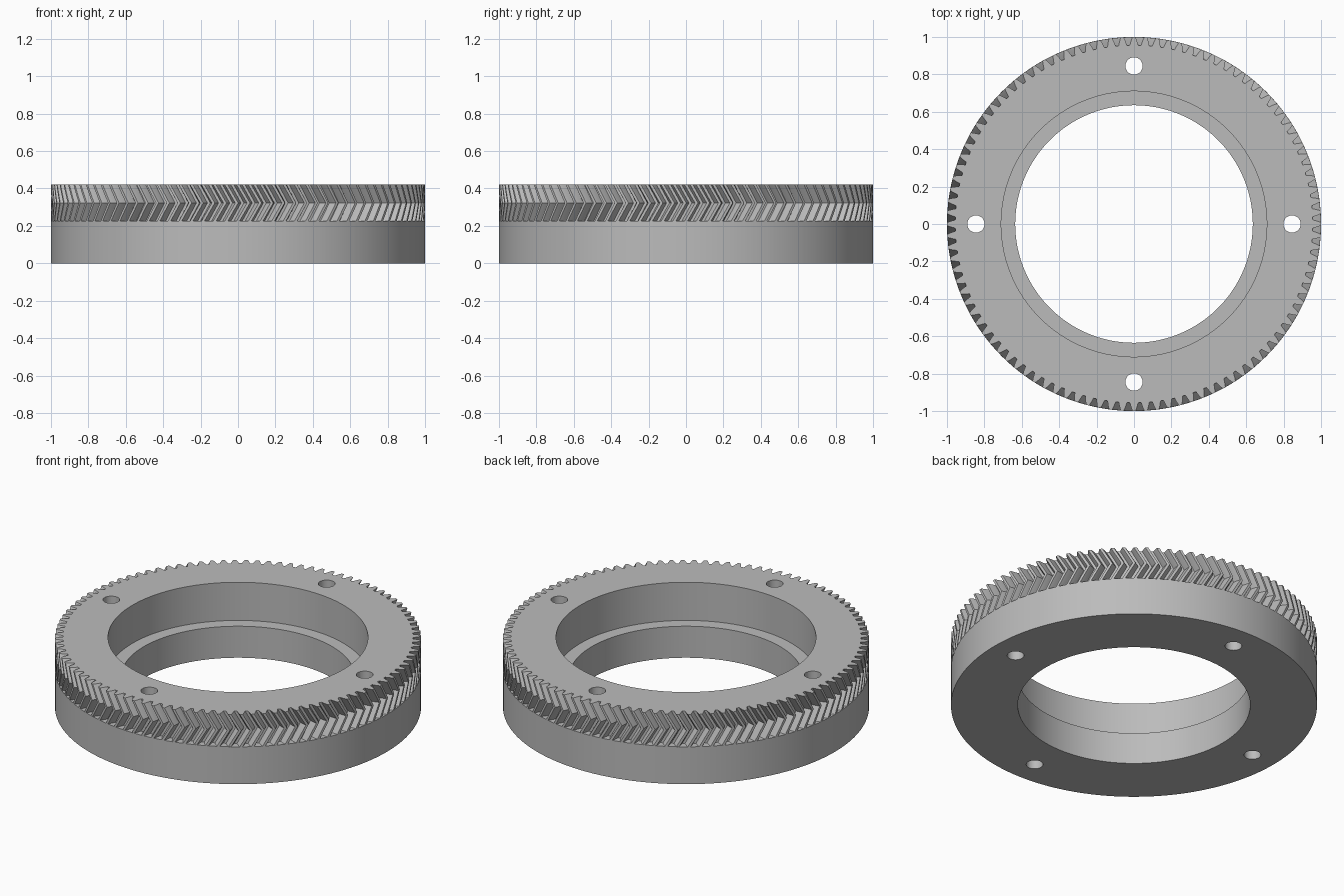
import bpy, bmesh
from math import pi, tan, radians, sin, cos
from mathutils import Matrix, Vector

if "Cube" in bpy.data.objects:
    bpy.data.objects.remove(bpy.data.objects["Cube"])

TEETH = 100
PITCH = 2 * pi / TEETH
HEIGHT, SHOULDER, STEP = 0.42, 0.225, 0.19
BORE, COUNTERBORE = 0.635, 0.71
HALF = (HEIGHT - SHOULDER) / 2
TWIST = HALF * tan(radians(30))
SLICES = 4

# one tooth flank: radius, half width as a share of the pitch
FLANK = [(0.956, 0.37), (0.967, 0.315), (0.98, 0.25), (0.99, 0.19), (0.9995, 0.125)]
TOOTH = [(r, -w) for r, w in FLANK] + [(r, w) for r, w in reversed(FLANK)]


def loop(z, radius=None, turn=0.0):
    """Closed outline at height z: a circle, or the toothed outline if no radius."""
    points = []
    for i in range(TEETH):
        for r, share in TOOTH:
            a = (i + share) * PITCH + turn
            rr = radius or r
            points.append(Vector((rr * cos(a), rr * sin(a), z)))
    return points


# section of the ring: bottom, plain rim, herringbone teeth, top, stepped bore
loops = [loop(0, BORE), loop(0, 1), loop(SHOULDER, 1)]
for s in range(2 * SLICES + 1):
    rise = s / SLICES
    loops.append(loop(SHOULDER + rise * HALF, turn=TWIST * (1 - abs(rise - 1))))
loops += [loop(HEIGHT, COUNTERBORE), loop(STEP, COUNTERBORE), loop(STEP, BORE)]

bm = bmesh.new()
rings = [[bm.verts.new(p) for p in pts] for pts in loops]
for k, low in enumerate(rings):
    high = rings[(k + 1) % len(rings)]
    for i in range(len(low)):
        j = (i + 1) % len(low)
        bm.faces.new((low[i], low[j], high[j], high[i]))
bmesh.ops.recalc_face_normals(bm, faces=bm.faces)
mesh = bpy.data.meshes.new("herringbone_ring_gear")
bm.to_mesh(mesh)
bm.free()
gear = bpy.data.objects.new("herringbone_ring_gear", mesh)
bpy.context.collection.objects.link(gear)

# four bolt holes
bm = bmesh.new()
for i in range(4):
    a = i * pi / 2
    bmesh.ops.create_cone(bm, cap_ends=True, segments=48, radius1=0.046, radius2=0.046, depth=1,
                          matrix=Matrix.Translation((0.845 * cos(a), 0.845 * sin(a), HEIGHT / 2)))
mesh = bpy.data.meshes.new("bolt_hole_cutter")
bm.to_mesh(mesh)
bm.free()
cutter = bpy.data.objects.new("bolt_hole_cutter", mesh)
cutter.hide_render = True
bpy.context.collection.objects.link(cutter)

# plain grey
grey = bpy.data.materials.new("grey")
grey.use_nodes = True
grey.diffuse_color = (0.5, 0.5, 0.5, 1)
grey.node_tree.nodes["Principled BSDF"].inputs["Base Color"].default_value = (0.5, 0.5, 0.5, 1)
gear.data.materials.append(grey)
cutter.data.materials.append(grey)

bolt_holes = gear.modifiers.new("bolt_holes", "BOOLEAN")
bolt_holes.operation = "DIFFERENCE"
bolt_holes.solver = "EXACT"
bolt_holes.object = cutter
bpy.ops.object.select_all(action="DESELECT")
gear.select_set(True)
bpy.context.view_layer.objects.active = gear
bpy.ops.object.modifier_apply(modifier="bolt_holes")
bpy.data.objects.remove(cutter)
bpy.ops.object.shade_smooth_by_angle(angle=radians(25))
